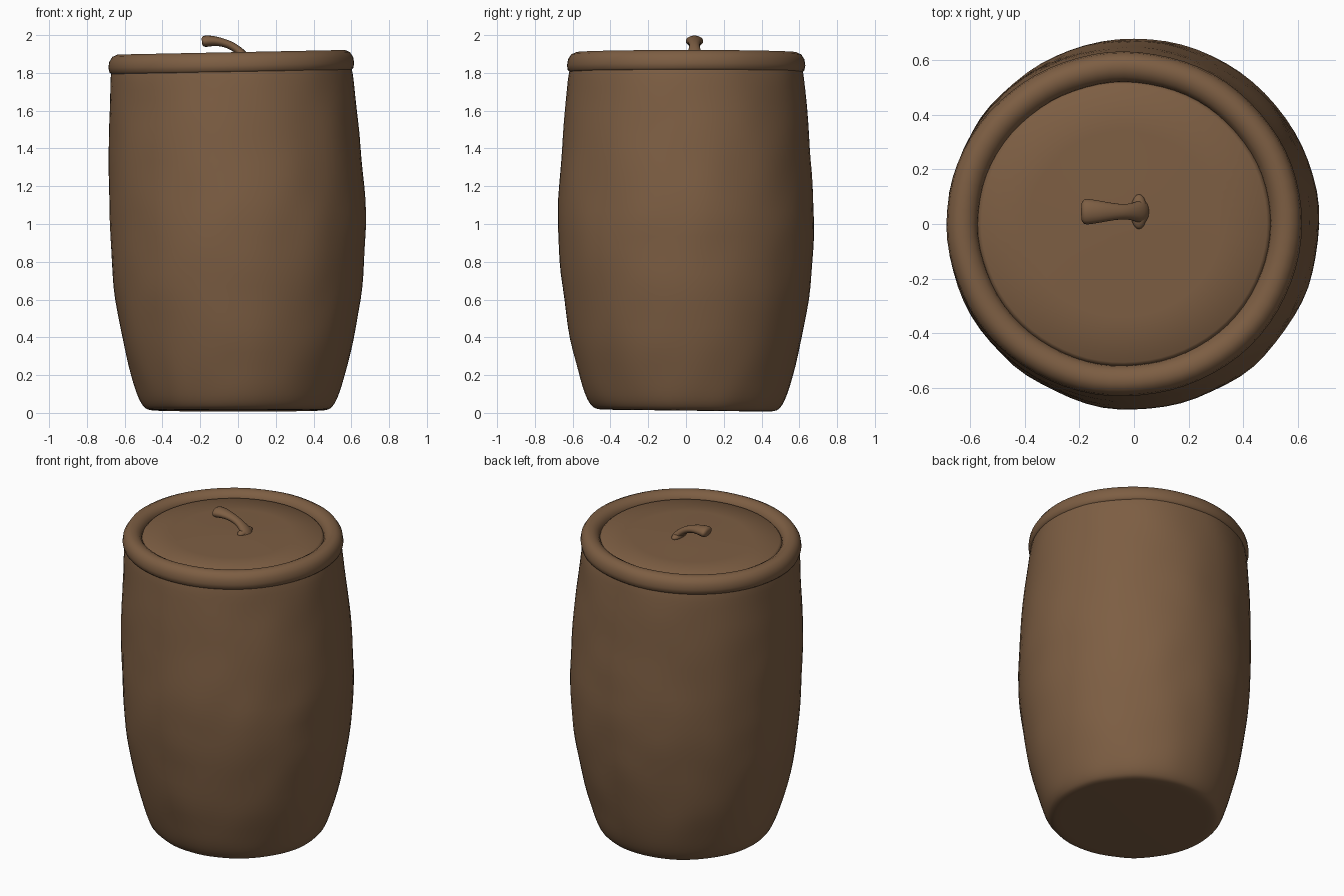
import bpy, bmesh, math
from mathutils import Vector, noise

if "Cube" in bpy.data.objects:
    bpy.data.objects.remove(bpy.data.objects["Cube"])

SEG = 72
clay = bpy.data.materials.new("brown_clay")
clay.diffuse_color = (0.205, 0.112, 0.056, 1)
clay.use_nodes = True
clay.node_tree.nodes["Principled BSDF"].inputs["Base Color"].default_value = clay.diffuse_color


def finish(name, bm, angle=50):
    bmesh.ops.recalc_face_normals(bm, faces=bm.faces)
    me = bpy.data.meshes.new(name)
    bm.to_mesh(me)
    bm.free()
    me.materials.append(clay)
    ob = bpy.data.objects.new(name, me)
    bpy.context.collection.objects.link(ob)
    bpy.ops.object.select_all(action='DESELECT')
    ob.select_set(True)
    bpy.context.view_layer.objects.active = ob
    bpy.ops.object.shade_smooth_by_angle(angle=math.radians(angle))
    return ob


def skin(bm, rings, closed=False):
    n = len(rings[0])
    pairs = list(zip(rings, rings[1:])) + ([(rings[-1], rings[0])] if closed else [])
    for a, b in pairs:
        for i in range(n):
            j = (i + 1) % n
            bm.faces.new((a[i], a[j], b[j], b[i]))


def smooth_curve(pts, steps):
    """Catmull-Rom interpolation through the points."""
    p = [Vector(q) for q in pts]
    p = [2 * p[0] - p[1]] + p + [2 * p[-1] - p[-2]]
    out = []
    for k in range(1, len(p) - 2):
        a, b, c, d = p[k - 1:k + 3]
        for s in range(steps):
            t = s / steps
            out.append(0.5 * (2 * b + (c - a) * t + (2 * a - 5 * b + 4 * c - d) * t * t
                              + (3 * b - a - 3 * c + d) * t ** 3))
    return out + [p[-2]]


def lathe(name, profile, closed=False, cap_ends=(False, False), wobble=0.004):
    """Spin (radius, z) with the hand-made lean, tilt and dents."""
    bm = bmesh.new()
    rings = []
    for r, z in profile:
        up = min(max((z - 1.0) / 0.85, 0), 1)
        cx = -0.036 * up                       # mouth leans to the left
        sy = 1 - 0.03 * up                     # mouth is slightly oval
        ring = []
        for i in range(SEG):
            a = 2 * math.pi * i / SEG
            c, s = math.cos(a), math.sin(a)
            d = wobble * noise.noise(Vector((c * 3, s * 3, z * 4)))
            x, y = cx + (r + d) * c, (r + d) * s * sy
            ring.append(bm.verts.new((x, y, z + 0.02 * x * up - 0.012 * y * (1 - min(z, 1)))))
        rings.append(ring)
    skin(bm, rings, closed)
    for ring, cap in zip((rings[0], rings[-1]), cap_ends):
        if cap:
            bm.faces.new(ring)
    return finish(name, bm)


# Barrel-shaped body
body = [(0.42, 0.012), (0.47, 0.016), (0.50, 0.035), (0.53, 0.09), (0.565, 0.20), (0.61, 0.38),
        (0.647, 0.60), (0.669, 0.80), (0.678, 1.00), (0.675, 1.20), (0.667, 1.40),
        (0.655, 1.60), (0.643, 1.76), (0.632, 1.83)]
lathe("barrel_body", smooth_curve(body, 3), cap_ends=(True, False), wobble=0.007)

# Rolled rim
rim = [(0.632, 1.803), (0.645, 1.815), (0.650, 1.84), (0.645, 1.872), (0.628, 1.898), (0.602, 1.910),
       (0.575, 1.907), (0.553, 1.895), (0.538, 1.875), (0.533, 1.85), (0.56, 1.82), (0.60, 1.803)]
lathe("rolled_rim", rim, closed=True)

# Recessed lid
lid = [(0.545, 1.84), (0.533, 1.868), (0.522, 1.878), (0.35, 1.882), (0.18, 1.886), (0.06, 1.89)]
lathe("lid", lid, cap_ends=(False, True), wobble=0.002)

# Curved handle: x, z, half width across, half thickness
path = [(0.025, 1.875, 0.048, 0.036), (0.022, 1.893, 0.045, 0.028), (0.002, 1.918, 0.034, 0.022),
        (-0.035, 1.943, 0.028, 0.021), (-0.08, 1.960, 0.032, 0.022), (-0.125, 1.968, 0.040, 0.026),
        (-0.165, 1.968, 0.046, 0.030), (-0.183, 1.966, 0.044, 0.027), (-0.191, 1.965, 0.032, 0.018)]
pts = smooth_curve(path, 3)
bm = bmesh.new()
rings = []
for k, p in enumerate(pts):
    q0, q1 = pts[max(k - 1, 0)], pts[min(k + 1, len(pts) - 1)]
    t = Vector((q1[0] - q0[0], 0, q1[1] - q0[1])).normalized()
    nrm = Vector((-t.z, 0, t.x))
    ring = []
    for i in range(16):
        a = 2 * math.pi * i / 16
        v = Vector((p[0], 0.045, p[1])) + nrm * p[3] * math.sin(a) + Vector((0, p[2] * math.cos(a), 0))
        ring.append(bm.verts.new(v))
    rings.append(ring)
skin(bm, rings)
bm.faces.new(rings[0])
bm.faces.new(rings[-1])
finish("lid_handle", bm, 70)

# Crosswise foot of the handle
bm = bmesh.new()
bmesh.ops.create_uvsphere(bm, u_segments=20, v_segments=12, radius=1)
for v in bm.verts:
    v.co = Vector((0.018 + v.co.x * 0.03, 0.045 + v.co.y * 0.064, 1.893 + v.co.z * 0.022))
finish("handle_foot", bm, 70)
